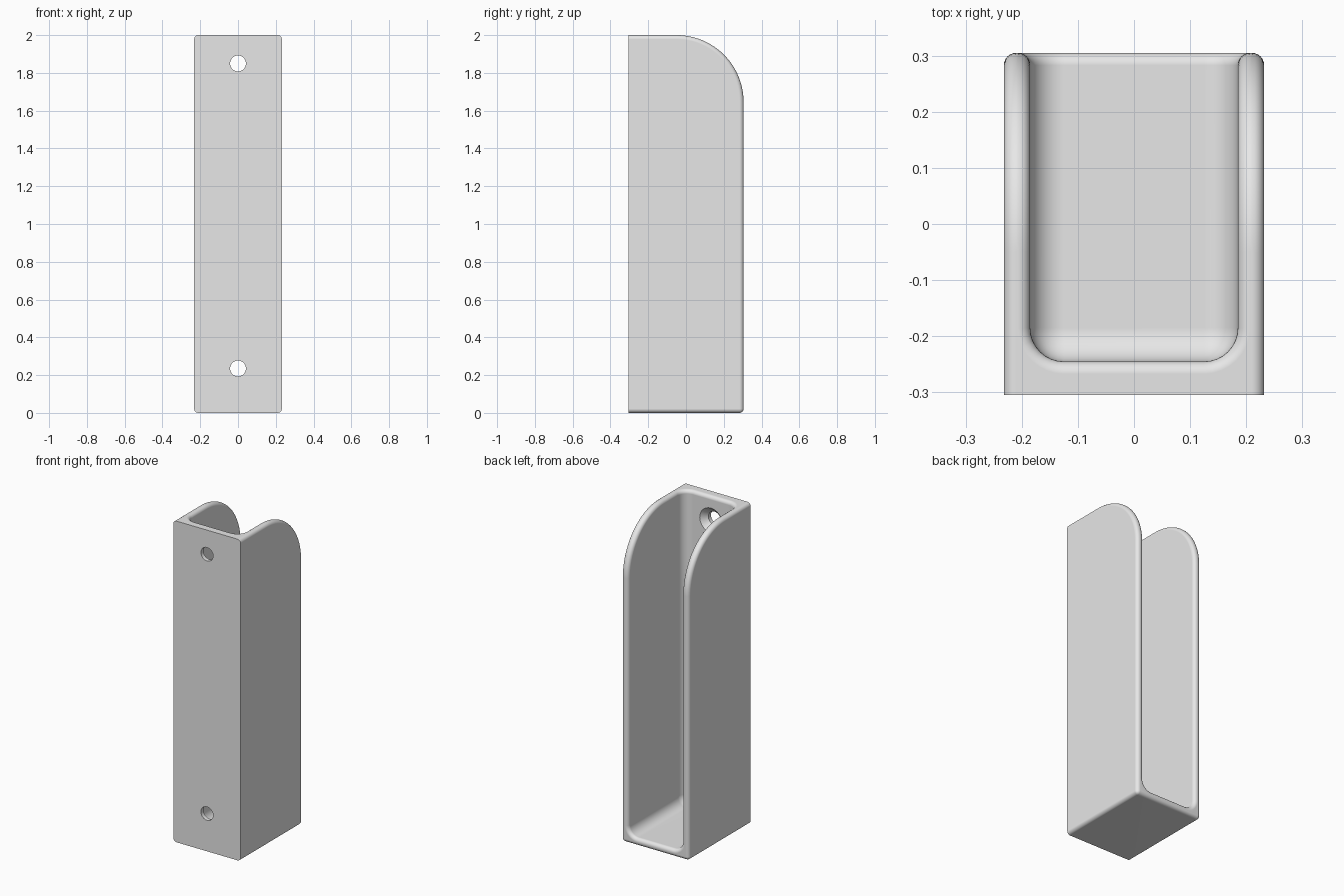
import bpy, bmesh, math
from mathutils import Matrix, Vector

if "Cube" in bpy.data.objects:
    bpy.data.objects.remove(bpy.data.objects["Cube"])

W, D, H = 0.232, 0.305, 2.0        # half width, half depth, height
WALL_X, PLATE_Y, FLOOR_Z = 0.185, -0.245, 0.046
RIM, FILLET, ARC = 0.022, 0.06, 0.355

grey = bpy.data.materials.new("grey plastic")
grey.diffuse_color = (0.8, 0.8, 0.8, 1)
grey.use_nodes = True
grey.node_tree.nodes["Principled BSDF"].inputs["Base Color"].default_value = grey.diffuse_color


def make_object(name, bm, helper=False):
    bmesh.ops.recalc_face_normals(bm, faces=bm.faces[:])
    mesh = bpy.data.meshes.new(name)
    bm.to_mesh(mesh)
    bm.free()
    mesh.materials.append(grey)
    ob = bpy.data.objects.new(name, mesh)
    bpy.context.collection.objects.link(ob)
    ob.hide_render = helper
    return ob


def round_edges(bm, test, radius, segments):
    bm.normal_update()
    edges = [e for e in bm.edges if test(e)]
    bmesh.ops.bevel(bm, geom=edges, offset=radius, offset_type='OFFSET',
                    segments=segments, profile=0.5, affect='EDGES',
                    clamp_overlap=False)


def both(e, axis, value):
    return all(abs(v.co[axis] - value) < 1e-4 for v in e.verts)


# Outer body: side profile with a rounded upper corner, extruded across x
bm = bmesh.new()
profile = [(-D, 0), (D, 0)]
for i in range(25):
    a = math.pi / 2 * i / 24
    profile.append((D - ARC + ARC * math.cos(a), H - ARC + ARC * math.sin(a)))
profile.append((-D, H))
face = bm.faces.new([bm.verts.new((-W, y, z)) for y, z in profile])
new = bmesh.ops.extrude_face_region(bm, geom=[face])["geom"]
bmesh.ops.translate(bm, vec=(2 * W, 0, 0),
                    verts=[v for v in new if isinstance(v, bmesh.types.BMVert)])
bmesh.ops.recalc_face_normals(bm, faces=bm.faces[:])
round_edges(bm, lambda e: not both(e, 1, -D) and (
    both(e, 0, W) or both(e, 0, -W) or (both(e, 1, D) and both(e, 2, 0))), RIM, 6)
body = make_object("holder", bm)

# Cavity cutter: open at the top and back, filleted along its inner corners
bm = bmesh.new()
lo, hi = Vector((-WALL_X, PLATE_Y, FLOOR_Z)), Vector((WALL_X, 0.6, 2.3))
bmesh.ops.create_cube(bm, size=1, matrix=Matrix.Translation((lo + hi) / 2)
                      @ Matrix.Diagonal((*(hi - lo), 1)))
round_edges(bm, lambda e: not both(e, 1, 0.6) and not both(e, 2, 2.3) and (
    both(e, 2, FLOOR_Z) or both(e, 1, PLATE_Y)), FILLET, 8)
cavity = make_object("cavity_cutter", bm, True)


def cut(cutter):
    mod = body.modifiers.new("cut", 'BOOLEAN')
    mod.operation, mod.solver, mod.object = 'DIFFERENCE', 'EXACT', cutter
    bpy.context.view_layer.update()
    mesh = bpy.data.meshes.new_from_object(
        body.evaluated_get(bpy.context.evaluated_depsgraph_get()))
    body.modifiers.clear()
    body.data = mesh
    bpy.data.objects.remove(cutter)


cut(cavity)

# Round the inner rim so that the walls end in a half-round edge
bm = bmesh.new()
bm.from_mesh(body.data)
bmesh.ops.remove_doubles(bm, verts=bm.verts[:], dist=1e-5)
round_edges(bm, lambda e: e.is_manifold and e.calc_face_angle(0) > 0.6 and all(
    abs(v.co.x) < WALL_X + 1e-3 and v.co.y > PLATE_Y - 1e-3 for v in e.verts), RIM, 6)
bm.to_mesh(body.data)
bm.free()

# Two countersunk screw holes, turned around the y axis
for z in (0.235, 1.85):
    bm = bmesh.new()
    rings = [[bm.verts.new((r * math.cos(math.tau * i / 32), y,
                            z + r * math.sin(math.tau * i / 32))) for i in range(32)]
             for y, r in ((-0.4, 0.042), (-0.28, 0.042), (PLATE_Y, 0.077), (-0.235, 0.087))]
    for a, b in zip(rings, rings[1:]):
        for i in range(32):
            bm.faces.new((a[i], a[i - 1], b[i - 1], b[i]))
    bm.faces.new(rings[0])
    bm.faces.new(rings[-1])
    cut(make_object("screw_hole_cutter", bm, True))

# Smooth curved surfaces, keep hard edges and flat panels crisp
bpy.context.view_layer.objects.active = body
body.select_set(True)
bpy.ops.object.shade_smooth_by_angle(angle=math.radians(30))
weighted = body.modifiers.new("flat panels", 'WEIGHTED_NORMAL')
weighted.keep_sharp = True
